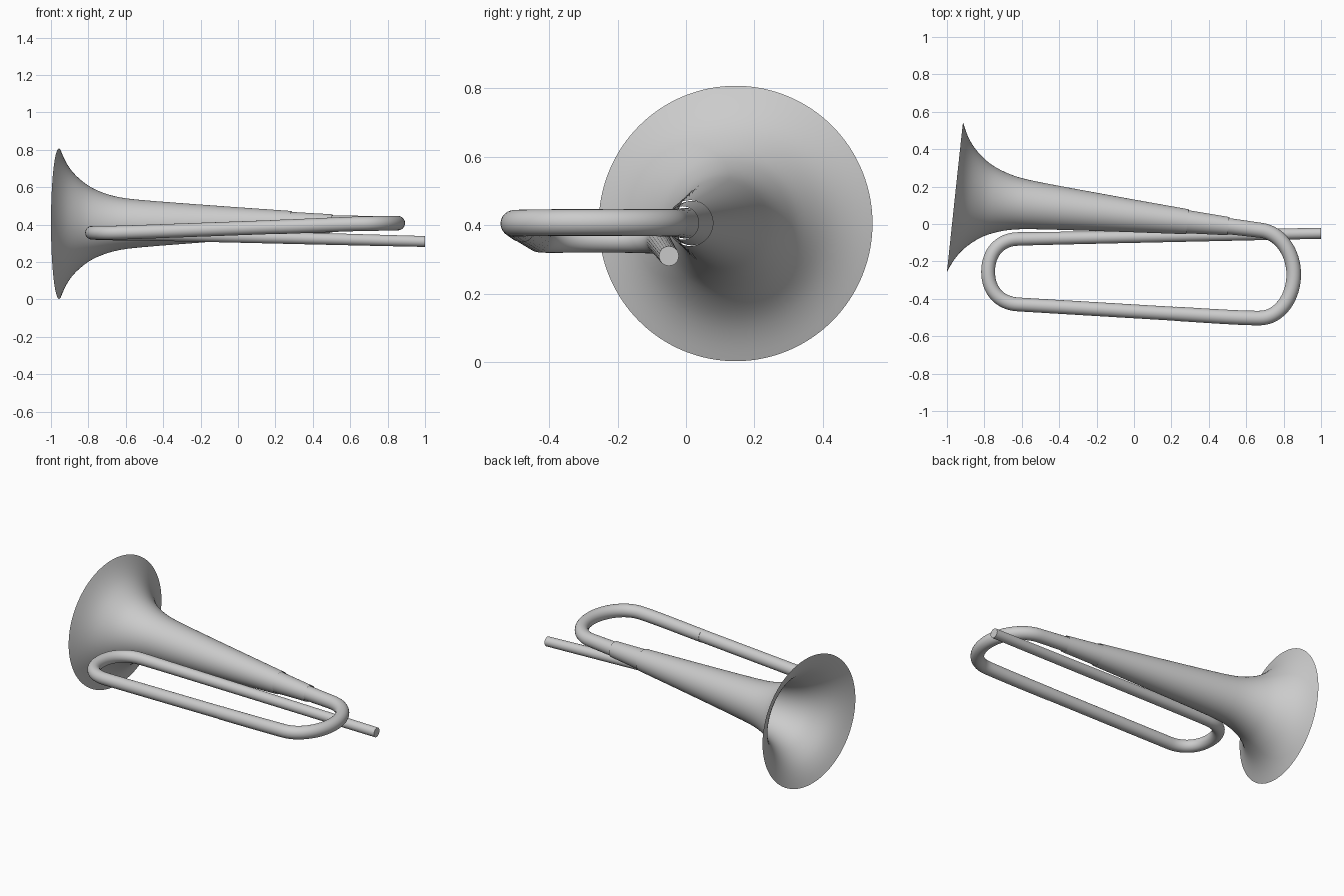
import bpy, bmesh, math
from mathutils import Vector

if "Cube" in bpy.data.objects:
    bpy.data.objects.remove(bpy.data.objects["Cube"])


def tube(name, pts):
    """Bezier tube; each point: (position, handle vector, radius)."""
    cu = bpy.data.curves.new(name, 'CURVE')
    cu.dimensions = '3D'
    cu.bevel_depth = 1.0
    cu.bevel_resolution = 10
    cu.resolution_u = 16
    cu.use_fill_caps = True
    sp = cu.splines.new('BEZIER')
    sp.bezier_points.add(len(pts) - 1)
    for bp, (co, h, r) in zip(sp.bezier_points, pts):
        bp.handle_left_type = bp.handle_right_type = 'FREE'
        co, h = Vector(co), Vector(h)
        bp.co, bp.handle_left, bp.handle_right = co, co - h, co + h
        bp.radius = r
    ob = bpy.data.objects.new(name, cu)
    bpy.context.collection.objects.link(ob)
    bpy.ops.object.select_all(action='DESELECT')
    ob.select_set(True)
    bpy.context.view_layer.objects.active = ob
    bpy.ops.object.convert(target='MESH')
    bpy.ops.object.shade_smooth_by_angle(angle=math.radians(50))
    return bpy.context.object


# bell axis, running from the centre of the rim toward the bend
RIM = Vector((-0.957, 0.145, 0.405))
AXIS = Vector((1, -0.107, 0.001)).normalized()
SIDE = Vector((0, 0, 1)).cross(AXIS).normalized()
UP = AXIS.cross(SIDE)


def lathe(name, profile, seg=64):
    """Open surface of revolution about the bell axis; profile: (distance, radius)."""
    bm = bmesh.new()
    rings = []
    for t, r in profile:
        rings.append([bm.verts.new(RIM + AXIS * t + r * (
            SIDE * math.cos(2 * math.pi * i / seg) + UP * math.sin(2 * math.pi * i / seg)))
            for i in range(seg)])
    for a, b in zip(rings, rings[1:]):
        for i in range(seg):
            j = (i + 1) % seg
            bm.faces.new((a[i], a[j], b[j], b[i])).smooth = True
    bmesh.ops.recalc_face_normals(bm, faces=bm.faces)
    me = bpy.data.meshes.new(name)
    bm.to_mesh(me)
    bm.free()
    ob = bpy.data.objects.new(name, me)
    bpy.context.collection.objects.link(ob)
    mod = ob.modifiers.new("smooth", 'SUBSURF')
    mod.levels = mod.render_levels = 1
    return ob


# flared bell and the narrower neck that slides into it
lathe("bell", [(0, .403), (.02, .355), (.045, .311), (.072, .275), (.11, .238),
               (.16, .200), (.2, .180), (.25, .160), (.3, .146), (.36, .134),
               (.5, .121), (.96, .087), (1.25, .067)])
lathe("bell_neck", [(1.2, .065), (1.3, .059), (1.4, .053), (1.47, .049)])

# mouth pipe, rear bend and lower run
tube("mouth_pipe", [
    ((1.0, -0.05, 0.31), (-0.5, -0.009, 0.012), .029),
    ((-0.62, -0.08, 0.352), (-0.1, -0.002, 0.001), .036),
    ((-0.78, -0.255, 0.357), (0, -0.1, 0), .037),
    ((-0.62, -0.43, 0.358), (0.1, -0.006, 0.003), .037),
    ((0.35, -0.488, 0.393), (0.2, -0.012, 0.007), .037)])

# front bend joining the lower run to the bell neck
tube("front_bend", [
    ((0.22, -0.480, 0.388), (0.15, -0.009, 0.005), .038),
    ((0.67, -0.503, 0.405), (0.11, 0.0, 0.002), .039),
    ((0.854, -0.27, 0.408), (0, 0.12, 0), .039),
    ((0.68, -0.034, 0.407), (-0.1, 0.013, 0), .040),
    ((0.42, -0.002, 0.406), (-0.08, 0.0086, 0), .045)])
